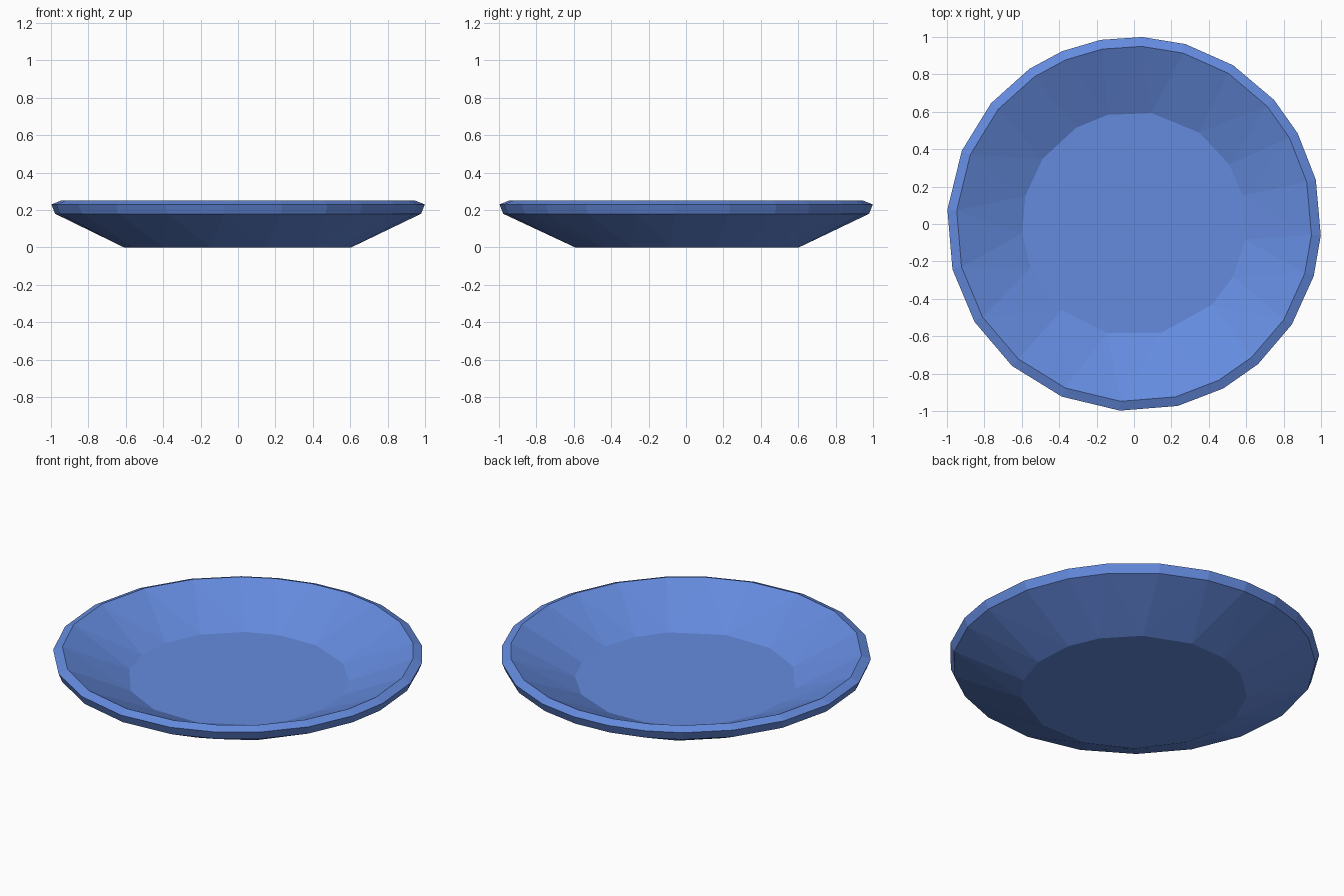
import bpy, bmesh
from math import radians, sin, cos

if "Cube" in bpy.data.objects:
    bpy.data.objects.remove(bpy.data.objects["Cube"])

# Uneven facet directions (degrees): rim has 23 sides, foot and floor have 16
RIM = [-166, -148.5, -130.7, -112.7, -94.3, -76.5, -61.5, -48.5, -32.5, -16.2, -3.5,
       13.7, 29, 41.5, 58, 74, 87.5, 100.3, 112.6, 124, 139.8, 157, 175.6]
FLOOR = [-157, -130, -104, -76, -46, -28, -8, 14.5, 32, 54.5, 81, 103.5, 121, 144.5, 165.5, 184.8]

# Profile from foot up, over the rim and down to the floor: radius, height, sides
PROFILE = [(0.61, 0.0, FLOOR), (0.98, 0.18, RIM), (1.0, 0.23, RIM),
           (0.95, 0.25, RIM), (0.6, 0.085, FLOOR)]

bm = bmesh.new()


def ring(radius, z, angles):
    return [bm.verts.new((radius * cos(radians(a)), radius * sin(radians(a)), z))
            for a in angles]


def band(va, aa, vb, ab):
    """Join two rings; equal rings use quads, unequal ones are zipped with triangles."""
    n, m = len(va), len(vb)
    if aa is ab:
        for i in range(n):
            k = (i + 1) % n
            bm.faces.new((va[i], va[k], vb[k], vb[i]))
        return
    aa, ab = aa + [aa[0] + 360], ab + [ab[0] + 360]
    i = j = 0
    while i < n or j < m:
        step_a = j == m or (i < n and aa[i] + aa[i + 1] <= ab[j] + ab[j + 1])
        if step_a:
            bm.faces.new((va[i], va[(i + 1) % n], vb[j % m]))
            i += 1
        else:
            bm.faces.new((va[i % n], vb[(j + 1) % m], vb[j]))
            j += 1


rings = [(ring(*p), p[2]) for p in PROFILE]
for (va, aa), (vb, ab) in zip(rings, rings[1:]):
    band(va, aa, vb, ab)

# Flat underside and inner floor
bm.faces.new(rings[0][0])
bm.faces.new(rings[-1][0])
bmesh.ops.recalc_face_normals(bm, faces=bm.faces)

mesh = bpy.data.meshes.new("plate")
bm.to_mesh(mesh)
bm.free()
plate = bpy.data.objects.new("plate", mesh)
bpy.context.collection.objects.link(plate)

# Blue glaze
mat = bpy.data.materials.new("blue_glaze")
mat.diffuse_color = (0.13, 0.26, 0.74, 1)
mat.use_nodes = True
mat.node_tree.nodes["Principled BSDF"].inputs["Base Color"].default_value = mat.diffuse_color
mesh.materials.append(mat)
